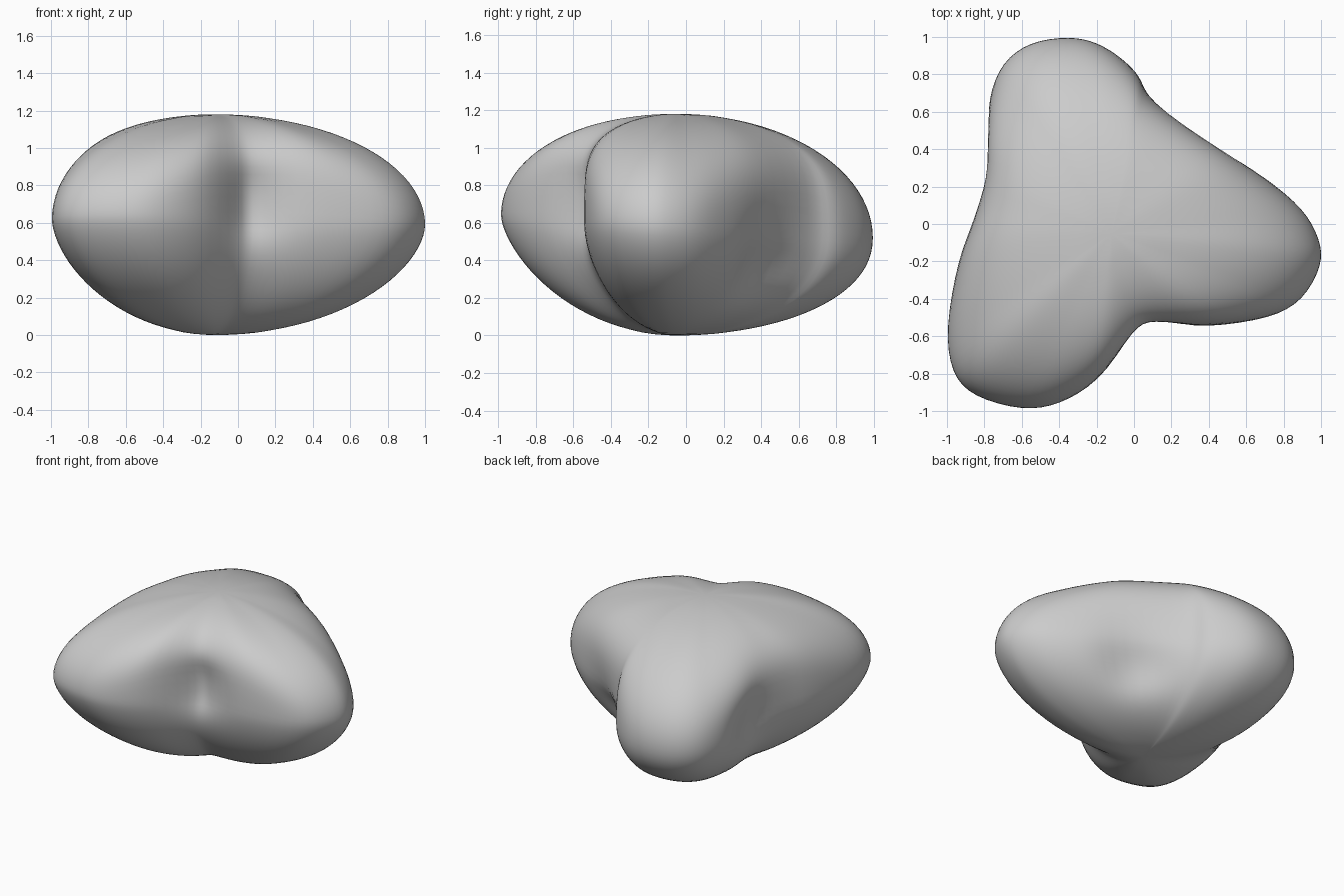
import bpy
import bmesh
from math import sin, cos, pi, exp
from mathutils import Vector

if "Cube" in bpy.data.objects:
    bpy.data.objects.remove(bpy.data.objects["Cube"])

# plan outline of the three-lobed body, seen from the top
OUTLINE = [(-.35, 1), (-.55, .97), (-.7, .86), (-.78, .67), (-.815, .47), (-.81, .25),
           (-.86, .02), (-.94, -.2), (-1, -.55), (-.97, -.79), (-.85, -.92), (-.6, -.99),
           (-.4, -.96), (-.2, -.84), (0, -.62), (.12, -.56), (.4, -.55), (.72, -.5),
           (.9, -.4), (1, -.22), (.99, -.08), (.9, .08), (.7, .25), (.45, .42),
           (.1, .66), (.03, .79), (-.07, .89), (-.2, .97)]
CENTRE = Vector((-.12, -.05))
TOP = 1.18
SUB, RINGS = 4, 48

# hollows between lobes: position, push direction, depth, radius
HOLLOWS = [((.04, -.52, .70), (-.1, 1, 0), .13, .16),
           ((-.75, .38, .55), (1, -.3, 0), .10, .17),
           ((.33, .40, .38), (-.7, -.7, .2), .13, .19)]


def smooth_loop(pts, sub):
    """Closed Catmull-Rom curve through the points."""
    pts = [Vector(p) for p in pts]
    n, out = len(pts), []
    for i in range(n):
        a, b, c, d = (pts[(i + k) % n] for k in (-1, 0, 1, 2))
        for s in range(sub):
            t = s / sub
            out.append(.5 * (2 * b + (c - a) * t + (2 * a - 5 * b + 4 * c - d) * t * t
                             + (3 * b - a - 3 * c + d) * t ** 3))
    return out


def surface_point(edge, v):
    """Point on the rounded vertical section running out to an outline point."""
    arm = edge - CENTRE
    mid = .58 - .06 * edge.y
    upper = min(1, max(.5, 1.6 * arm.length - .7))
    lower = 1.12 - .2 * edge.y
    xy = CENTRE + arm * sin(v)
    c = cos(v)
    z = mid + (TOP - mid) * c ** upper if c > 0 else mid - mid * (-c) ** lower
    p = Vector((xy.x, xy.y, z))
    shift = Vector()
    for pos, push, depth, radius in HOLLOWS:
        d2 = (p - Vector(pos)).length_squared
        shift += Vector(push).normalized() * depth * exp(-d2 / radius ** 2)
    return p + shift


# body
bm = bmesh.new()
loop = smooth_loop(OUTLINE, SUB)
rings = [[bm.verts.new(surface_point(e, pi * k / RINGS)) for e in loop]
         for k in range(1, RINGS)]
top = bm.verts.new((CENTRE.x, CENTRE.y, TOP))
bottom = bm.verts.new((CENTRE.x, CENTRE.y, 0))
n = len(loop)
for i in range(n):
    j = (i + 1) % n
    bm.faces.new((top, rings[0][i], rings[0][j]))
    bm.faces.new((bottom, rings[-1][j], rings[-1][i]))
    for a, b in zip(rings, rings[1:]):
        bm.faces.new((a[i], b[i], b[j], a[j]))
for _ in range(5):
    bmesh.ops.smooth_vert(bm, verts=[v for r in rings[3:-3] for v in r], factor=.5,
                          use_axis_x=True, use_axis_y=True, use_axis_z=True)
bmesh.ops.recalc_face_normals(bm, faces=bm.faces)
for f in bm.faces:
    f.smooth = True
mesh = bpy.data.meshes.new("lobed_body")
bm.to_mesh(mesh)
bm.free()
bpy.context.collection.objects.link(bpy.data.objects.new("lobed_body", mesh))
